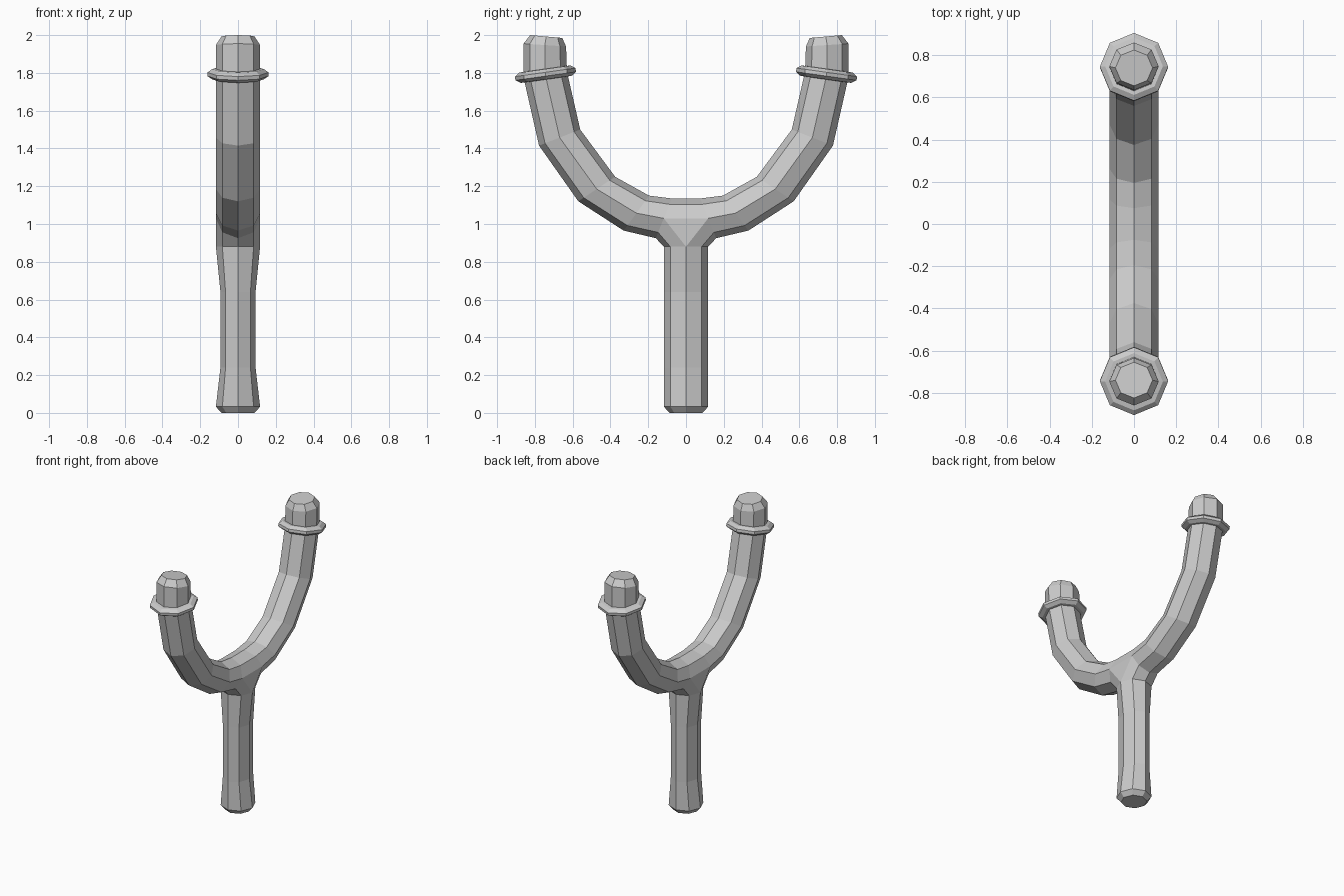
import bpy, bmesh
from math import sin, cos, pi, radians
from mathutils import Matrix

if "Cube" in bpy.data.objects:
    bpy.data.objects.remove(bpy.data.objects["Cube"])

SIDES = 8


def finish(bm, name):
    bmesh.ops.recalc_face_normals(bm, faces=bm.faces)
    mesh = bpy.data.meshes.new(name)
    bm.to_mesh(mesh)
    bm.free()
    obj = bpy.data.objects.new(name, mesh)
    bpy.context.collection.objects.link(obj)
    return obj


def bridge(bm, a, b):
    for k in range(SIDES):
        n = (k + 1) % SIDES
        bm.faces.new((a[k], a[n], b[n], b[k]))


def loft(bm, rings):
    for a, b in zip(rings, rings[1:]):
        bridge(bm, a, b)


# Forked frame: handle and both arms in one mesh
bm = bmesh.new()


def handle_ring(z, rx, ry):
    return [bm.verts.new((rx * sin(k * pi / 4), ry * cos(k * pi / 4), z))
            for k in range(SIDES)]


def arm_ring(s, outer, inner, rx):
    # octagon spanning an outer (lower) and an inner (upper) y,z point
    ring = []
    for k in range(SIDES):
        t = (1 - cos(k * pi / 4)) / 2
        y = outer[0] + (inner[0] - outer[0]) * t
        z = outer[1] + (inner[1] - outer[1]) * t
        ring.append(bm.verts.new((rx * sin(k * pi / 4), s * y, z)))
    return ring


# Handle, waisted only in x
handle = [handle_ring(z, rx, ry) for z, rx, ry in (
    (0, .088, .088), (.033, .117, .117), (.24, .093, .117),
    (.64, .093, .117), (.88, .117, .117))]
loft(bm, handle)
bm.faces.new(handle[0])
neck = handle[-1]

# Curved arms with chamfered tips
ARM = [((.16, .925), (.075, 1.135), .117), ((.33, .965), (.195, 1.15), .117),
       ((.57, 1.12), (.375, 1.25), .117), ((.778, 1.415), (.56, 1.5), .117),
       ((.86, 1.775), (.63, 1.805), .117), ((.86, 1.955), (.635, 1.94), .117),
       ((.825, 2.0), (.655, 1.985), .088)]
roots = {}
for s in (1, -1):
    rings = [arm_ring(s, *r) for r in ARM]
    loft(bm, rings)
    bm.faces.new(rings[-1])
    root = roots[s] = rings[0]
    # Flare from neck into the underside of the arm
    for k in range(-2, 2):
        h = [neck[j % 8 if s > 0 else (4 - j) % 8] for j in (k, k + 1)]
        bm.faces.new((h[0], h[1], root[(k + 1) % 8], root[k % 8]))

# Crotch: side triangles and the saddle between the arms
for k in (2, 6):
    bm.faces.new((neck[k], roots[1][k], roots[-1][k]))
for k in range(2, 6):
    bm.faces.new((roots[1][k], roots[1][k + 1], roots[-1][k + 1], roots[-1][k]))
finish(bm, "forked_frame")

# Collars around the arm tips
PROFILE = [(.10, -.029), (.137, -.027), (.162, -.01),
           (.162, .01), (.137, .027), (.10, .029)]
for s, side in ((1, "right"), (-1, "left")):
    bm = bmesh.new()
    rings = [[bm.verts.new((r * cos(k * pi / 4), r * sin(k * pi / 4), h))
              for k in range(SIDES)] for r, h in PROFILE]
    loft(bm, rings)
    bridge(bm, rings[-1], rings[0])
    collar = finish(bm, side + "_collar")
    collar.data.transform(Matrix.Translation((0, s * .744, 1.793))
                          @ Matrix.Rotation(radians(-8 * s), 4, 'X'))
